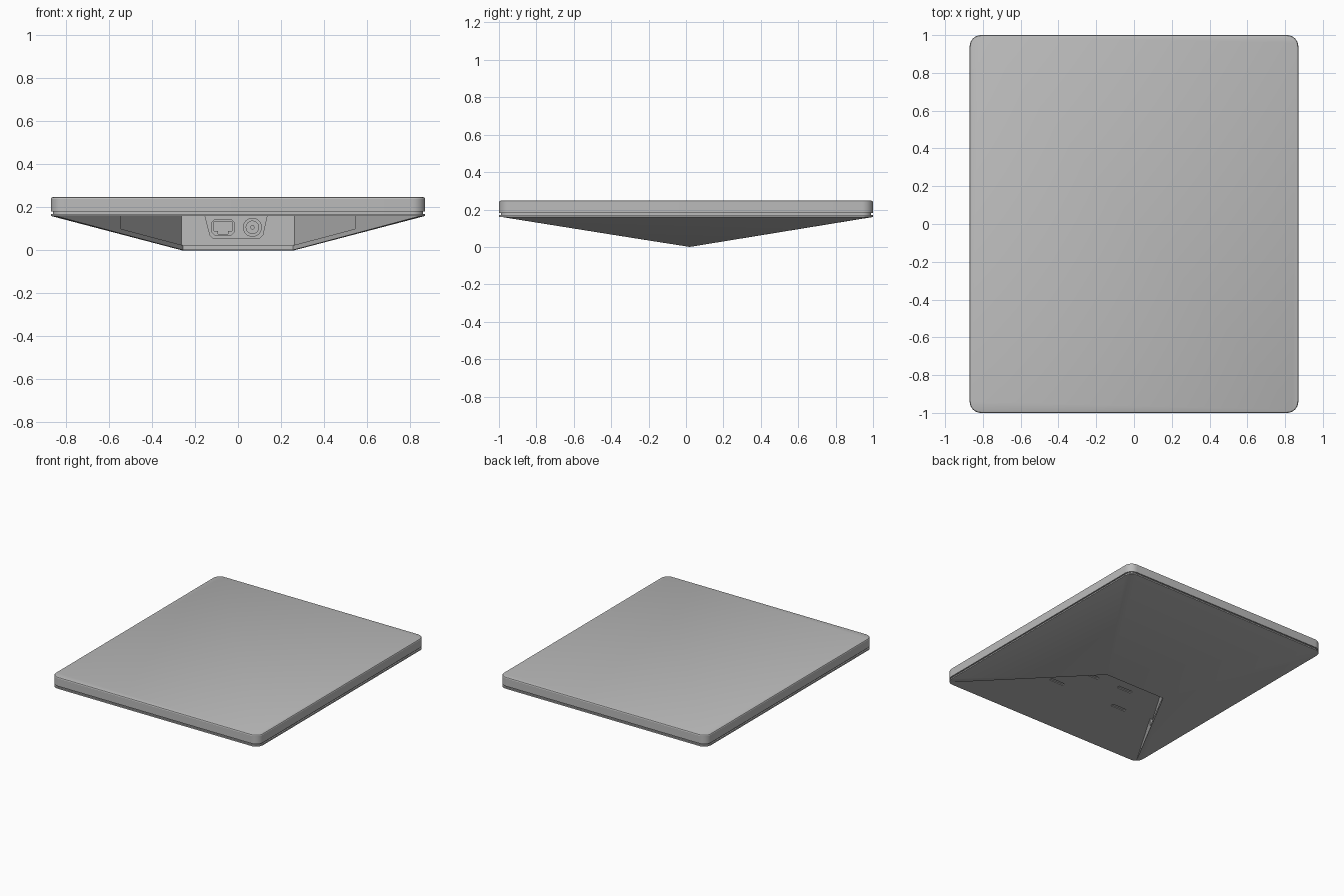
import bpy, bmesh, math

cube = bpy.data.objects.get("Cube")
if cube:
    bpy.data.objects.remove(cube, do_unlink=True)

HALF_X, HALF_Y, RADIUS = 0.87, 1.0, 0.06
RIM_Z, RIDGE_X, RIDGE_Y = 0.16, 0.26, 0.02

grey = bpy.data.materials.new("plain_grey")
grey.use_nodes = True
grey.diffuse_color = (0.5, 0.5, 0.5, 1)
grey.node_tree.nodes["Principled BSDF"].inputs["Base Color"].default_value = (0.5, 0.5, 0.5, 1)


def convex(name, points):
    """Object wrapped tightly around a set of points."""
    bm = bmesh.new()
    for p in points:
        bm.verts.new(p)
    bmesh.ops.convex_hull(bm, input=bm.verts)
    loose = [v for v in bm.verts if not v.link_faces]
    bmesh.ops.delete(bm, geom=loose, context="VERTS")
    bmesh.ops.dissolve_limit(bm, angle_limit=0.001, verts=bm.verts, edges=bm.edges)
    bmesh.ops.recalc_face_normals(bm, faces=bm.faces)
    mesh = bpy.data.meshes.new(name)
    bm.to_mesh(mesh)
    bm.free()
    obj = bpy.data.objects.new(name, mesh)
    bpy.context.collection.objects.link(obj)
    mesh.materials.append(grey)
    return obj


def rounded_outline(z, inset=0.0, steps=8):
    r, pts = RADIUS - inset, []
    for sx, sy in ((1, 1), (-1, 1), (-1, -1), (1, -1)):
        for i in range(steps + 1):
            a = math.pi / 2 * i / steps
            pts.append((sx * (HALF_X - RADIUS + r * math.cos(a)),
                        sy * (HALF_Y - RADIUS + r * math.sin(a)), z))
    return pts


def box(name, x, y, z, sx, sy, sz):
    return convex(name, [(x + i * sx / 2, y + j * sy / 2, z + k * sz / 2)
                         for i in (-1, 1) for j in (-1, 1) for k in (-1, 1)])


def disc_y(name, x, y0, y1, z, r, n=32):
    """Cylinder lying along y."""
    turn = [2 * math.pi * i / n for i in range(n)]
    return convex(name, [(x + r * math.cos(a), y, z + r * math.sin(a))
                         for a in turn for y in (y0, y1)])


def activate(obj):
    bpy.ops.object.select_all(action="DESELECT")
    obj.select_set(True)
    bpy.context.view_layer.objects.active = obj


def cut(target, cutter):
    mod = target.modifiers.new("cut", "BOOLEAN")
    mod.operation, mod.solver, mod.object = "DIFFERENCE", "EXACT", cutter
    activate(target)
    bpy.ops.object.modifier_apply(modifier=mod.name)
    bpy.data.objects.remove(cutter, do_unlink=True)


def smooth(obj):
    activate(obj)
    bpy.ops.object.shade_smooth_by_angle(angle=math.radians(25))


# Display slab with a softened top edge
slab = convex("display_slab", rounded_outline(0.18) + rounded_outline(0.239)
              + rounded_outline(0.245, 0.003) + rounded_outline(0.247, 0.008))
smooth(slab)

# Shadow gap and back plate
smooth(convex("gap_core", rounded_outline(0.168, 0.01) + rounded_outline(0.182, 0.01)))
plate = convex("back_plate", rounded_outline(RIM_Z) + rounded_outline(0.17))

# Mounting slots in the back plate
for side in (-1, 1):
    for x, y in ((0.28, -0.5), (0.15, -0.28)):
        cut(plate, box("slot_cutter", side * x, y, RIM_Z, 0.12, 0.025, 0.012))
smooth(plate)

# Tapered rear housing rising to a short ridge
housing = convex("rear_housing", rounded_outline(RIM_Z)
                 + [(s * RIDGE_X, RIDGE_Y, 0) for s in (-1, 1)])

# Open bay at the front, flanked by walls that follow the hips
bay = [(s * x, y, z) for s in (-1, 1) for z in (-0.1, 0.2)
       for x, y in ((0.255, 0.01), (0.917, -1.1))]
cut(housing, convex("bay_cutter", bay))

# Shallow pocket behind a lip around the bay
pocket = [(s * x, y, z) for s in (-1, 1)
          for x, y, low in ((0.262, 0.03, 0.02), (0.567, -0.475, 0.1))
          for z in (low, 0.2)]
cut(housing, convex("pocket_cutter", pocket))

# Recess for the connectors
recess = [(x, y, z) for y in (-0.05, 0.09)
          for x, z in ((-0.156, 0.2), (-0.153, 0.16), (-0.13, 0.07), (-0.115, 0.056),
                       (0.1, 0.056), (0.115, 0.07), (0.135, 0.16), (0.138, 0.2))]
cut(housing, convex("recess_cutter", recess))
smooth(housing)

# Network socket: chamfered body with a stepped opening
socket = convex("network_socket", [(-0.07 + x, y, 0.107 + z) for y in (0.04, 0.095)
                for x, z in ((-0.055, -0.022), (-0.04, -0.037), (0.04, -0.037), (0.055, -0.022),
                             (0.055, 0.022), (0.04, 0.037), (-0.04, 0.037), (-0.055, 0.022))])
cut(socket, box("opening_cutter", -0.07, 0.05, 0.112, 0.084, 0.06, 0.044))
cut(socket, box("latch_cutter", -0.07, 0.05, 0.085, 0.045, 0.06, 0.02))

# Round power socket with a centre pin
power = disc_y("power_socket", 0.067, 0.04, 0.095, 0.107, 0.044)
cut(power, disc_y("bore_cutter", 0.067, 0.0, 0.08, 0.107, 0.029))
smooth(power)
smooth(disc_y("power_pin", 0.067, 0.05, 0.09, 0.107, 0.01, 16))
